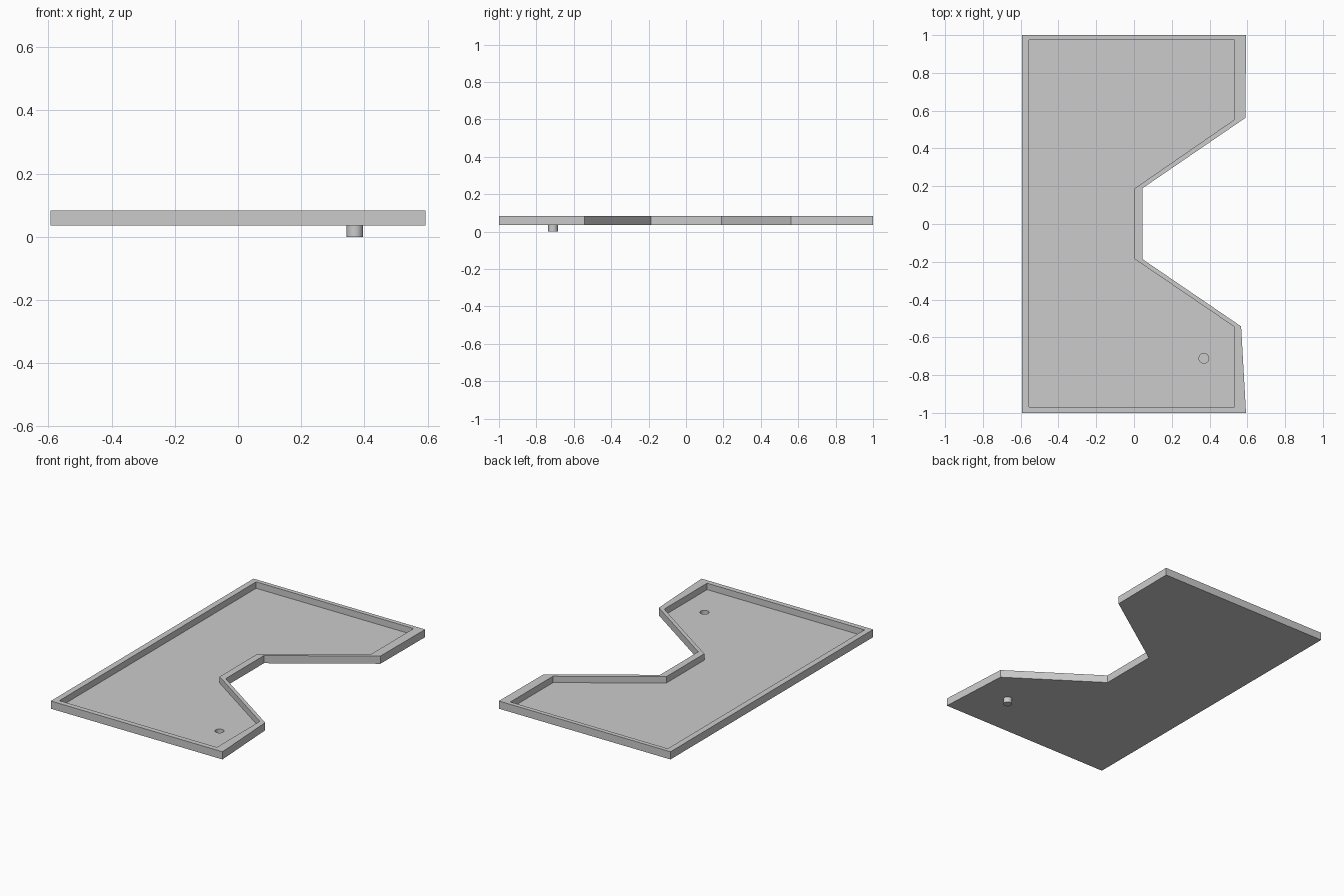
import bpy, bmesh
from mathutils import Matrix

if "Cube" in bpy.data.objects:
    bpy.data.objects.remove(bpy.data.objects["Cube"])

Z_BOTTOM, Z_FLOOR, Z_TOP = 0.035, 0.043, 0.083
DRAIN = (0.37, -0.711)
DRAIN_R = 0.026

outer = [(-0.593, -1), (0.593, -1), (0.567, -0.542), (0.046, -0.187),
         (0.046, 0.19), (0.59, 0.562), (0.593, 1), (-0.593, 1)]
inner = [(-0.556, -0.968), (0.532, -0.968), (0.532, -0.545), (0.003, -0.185),
         (0.003, 0.188), (0.532, 0.553), (0.532, 0.973), (-0.556, 0.973)]


def finish(bm, name):
    bmesh.ops.recalc_face_normals(bm, faces=bm.faces)
    mesh = bpy.data.meshes.new(name)
    bm.to_mesh(mesh)
    bm.free()
    obj = bpy.data.objects.new(name, mesh)
    bpy.context.collection.objects.link(obj)
    return obj


def cylinder(name, z0, z1, open_top=False):
    bm = bmesh.new()
    bmesh.ops.create_cone(
        bm, cap_ends=True, segments=24, radius1=DRAIN_R, radius2=DRAIN_R,
        depth=z1 - z0, matrix=Matrix.Translation((*DRAIN, (z0 + z1) / 2)))
    if open_top:
        top = [f for f in bm.faces if all(v.co.z > z1 - 1e-4 for v in f.verts)]
        bmesh.ops.delete(bm, geom=top, context='FACES_ONLY')
    obj = finish(bm, name)
    bpy.context.view_layer.objects.active = obj
    obj.select_set(True)
    bpy.ops.object.shade_smooth_by_angle()
    obj.select_set(False)
    return obj


# Tray: outside wall, flat rim, inside wall and floor as successive loops
bm = bmesh.new()
loops = [[bm.verts.new((x, y, z)) for x, y in outline]
         for outline, z in ((outer, Z_BOTTOM), (outer, Z_TOP),
                            (inner, Z_TOP), (inner, Z_FLOOR))]
for low, high in zip(loops, loops[1:]):
    for i in range(len(low)):
        j = (i + 1) % len(low)
        bm.faces.new((low[i], low[j], high[j], high[i]))
bm.faces.new(loops[0])
bm.faces.new(loops[-1])
tray = finish(bm, "tray")

# Drain hole through the floor
cutter = cylinder("drain_cutter", 0.01, 0.06)
cutter.hide_render = True
cutter.hide_set(True)
cut = tray.modifiers.new("drain_hole", 'BOOLEAN')
cut.operation = 'DIFFERENCE'
cut.solver = 'EXACT'
cut.object = cutter

# Drain cup hanging under the hole
cylinder("drain_cup", 0.0, Z_BOTTOM, open_top=True)
